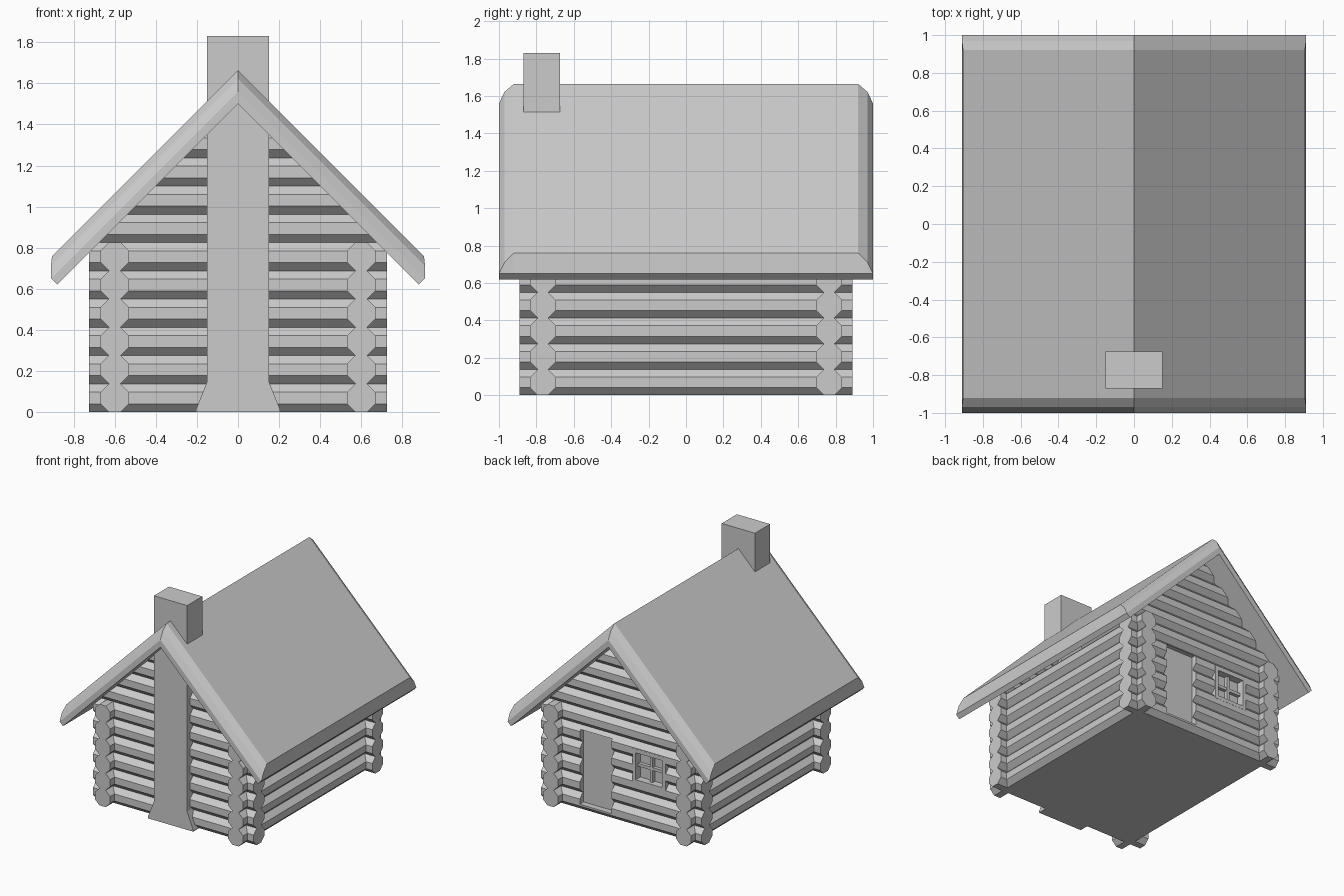
import bpy, bmesh, math

if "Cube" in bpy.data.objects:
    bpy.data.objects.remove(bpy.data.objects["Cube"])

STEP = 0.1375                      # log height and row spacing
R = STEP / 2 / math.cos(math.pi / 8)


def make(name, verts, faces):
    me = bpy.data.meshes.new(name)
    bm = bmesh.new()
    vs = [bm.verts.new(v) for v in verts]
    for f in faces:
        bm.faces.new([vs[i] for i in f])
    bmesh.ops.remove_doubles(bm, verts=bm.verts, dist=1e-5)
    bmesh.ops.recalc_face_normals(bm, faces=bm.faces)
    bm.to_mesh(me)
    bm.free()
    ob = bpy.data.objects.new(name, me)
    bpy.context.collection.objects.link(ob)
    return ob


def loft(name, rings):
    """Closed solid through rings of equal point count."""
    n = len(rings[0])
    faces = [[k * n + i, k * n + (i + 1) % n, (k + 1) * n + (i + 1) % n, (k + 1) * n + i]
             for k in range(len(rings) - 1) for i in range(n)]
    last = (len(rings) - 1) * n
    faces += [list(range(n)), list(range(last, last + n))]
    return make(name, [p for r in rings for p in r], faces)


def box(name, x0, x1, y0, y1, z0, z1):
    return loft(name, [[(x0, y0, z), (x1, y0, z), (x1, y1, z), (x0, y1, z)] for z in (z0, z1)])


OCT = [(R * math.cos(math.pi / 8 + i * math.pi / 4), R * math.sin(math.pi / 8 + i * math.pi / 4))
       for i in range(8)]

# openings in the back wall: door and window (x0, x1, z0, z1)
DOOR = (0.09, 0.375, 0.055, 0.66)
WIN = (-0.40, -0.10, 0.36, 0.64)
cutters = []
for nm, (x0, x1, z0, z1) in (("door_cutter", DOOR), ("window_cutter", WIN)):
    c = box(nm, x0, x1, 0.60, 1.0, z0, z1)
    c.hide_render = True
    c.display_type = 'WIRE'
    cutters.append(c)

# side wall logs
for side, x in (("left", -0.6), ("right", 0.6)):
    for row in range(6):
        zc = STEP * (row + 0.5)
        loft(f"{side}_log_{row}", [[(x + a, y, zc + b) for a, b in OCT] for y in (-0.89, 0.89)])

# front and back wall logs; gable rows are cut to the roof slope
for side, y in (("front", -0.765), ("back", 0.765)):
    for row in range(11):
        zc = STEP * (row + 0.5)
        half = (lambda z: 0.725) if row < 6 else (lambda z: 1.53 - z)
        ob = loft(f"{side}_log_{row}", [[(s * half(zc + b), y + a, zc + b) for a, b in OCT]
                                        for s in (-1, 1)])
        if side == "back" and row < 5:
            for c, (x0, x1, z0, z1) in zip(cutters, (DOOR, WIN)):
                if z0 < zc + STEP / 2 and z1 > zc - STEP / 2:
                    m = ob.modifiers.new("opening", 'BOOLEAN')
                    m.operation = 'DIFFERENCE'
                    m.solver = 'EXACT'
                    m.object = c

# floor
box("floor", -0.6, 0.6, -0.765, 0.765, 0, 0.04)

# door panel
box("door", DOOR[0], DOOR[1], 0.70, 0.785, DOOR[2], DOOR[3])

# window pane, frame and crossbars
x0, x1, z0, z1 = WIN
t = 0.03
box("window_pane", x0, x1, 0.70, 0.775, z0, z1)
box("window_frame_left", x0, x0 + t, 0.77, 0.835, z0, z1)
box("window_frame_right", x1 - t, x1, 0.77, 0.835, z0, z1)
box("window_frame_top", x0 + t, x1 - t, 0.77, 0.835, z1 - t, z1)
box("window_frame_bottom", x0 + t, x1 - t, 0.77, 0.835, z0, z0 + t)
xm, zm = (x0 + x1) / 2, (z0 + z1) / 2
box("window_bar_upright", xm - 0.012, xm + 0.012, 0.77, 0.805, z0 + t, z1 - t)
box("window_bar_cross", x0 + t, x1 - t, 0.77, 0.803, zm - 0.012, zm + 0.012)

# roof with rounded-off gable edges: (y, ridge height, eave x, eave top z)
sections = [(0.92, 1.665, 0.905, 0.76), (0.97, 1.622, 0.911, 0.711), (1.0, 1.56, 0.91, 0.65)]
rings = []
for sgn, secs in ((-1, sections[::-1]), (1, sections)):
    for y, top, ex, ez in secs:
        half = [(ex, ez), (0.91, 0.6499), (0.88, 0.62)]
        pts = [(0, top)] + half + [(0, 1.5)] + [(-a, b) for a, b in half[::-1]]
        rings.append([(a, sgn * y, b) for a, b in pts])
loft("roof", rings)

# chimney with flared foot
prof = [(0.205, 0), (0.205, 0.012), (0.15, 0.15), (0.15, 1.83)]
prof += [(-a, b) for a, b in prof[::-1]]
loft("chimney", [[(a, y, b) for a, b in prof] for y in (-0.87, -0.675)])
